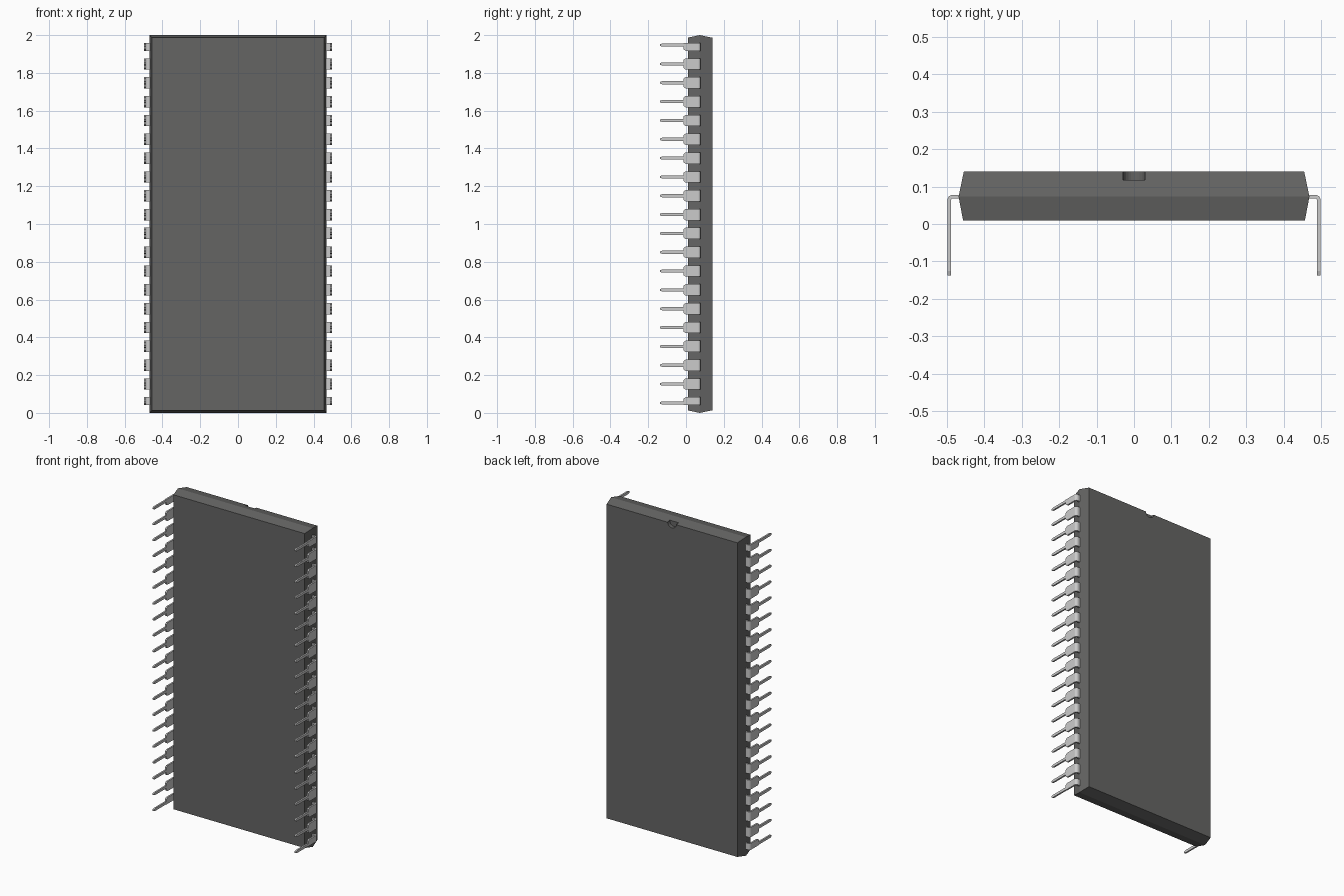
import bpy, bmesh, math

if "Cube" in bpy.data.objects:
    bpy.data.objects.remove(bpy.data.objects["Cube"])

PINS, PITCH = 20, 0.0997


def material(name, v):
    m = bpy.data.materials.new(name)
    m.diffuse_color = (v, v, v * 0.98, 1)
    m.use_nodes = True
    m.node_tree.nodes["Principled BSDF"].inputs["Base Color"].default_value = m.diffuse_color
    return m


def finish(bm, name, mat=None):
    bmesh.ops.recalc_face_normals(bm, faces=bm.faces)
    me = bpy.data.meshes.new(name)
    bm.to_mesh(me)
    bm.free()
    ob = bpy.data.objects.new(name, me)
    bpy.context.collection.objects.link(ob)
    if mat:
        me.materials.append(mat)
    return ob


def loft(bm, rings):
    loops = [[bm.verts.new(p) for p in r] for r in rings]
    for a, b in zip(loops, loops[1:]):
        for i in range(4):
            j = (i + 1) % 4
            bm.faces.new((a[i], a[j], b[j], b[i]))
    bm.faces.new(loops[0])
    bm.faces.new(loops[-1])


dark = material("dark_plastic", 0.13)
metal = material("bare_metal", 0.65)

# Package body: two tapered halves meeting at the lead plane
bm = bmesh.new()
sections = [(0.01, 0.456, 0.013), (0.073, 0.468, 0.0), (0.14, 0.454, 0.014)]
loft(bm, [[(-w, y, inset), (w, y, inset), (w, y, 2 - inset), (-w, y, 2 - inset)]
          for y, w, inset in sections])
body = finish(bm, "package_body", dark)

# Orientation notch cut into the top edge of the back face
bpy.ops.mesh.primitive_cylinder_add(vertices=24, radius=0.03, depth=0.06,
                                    location=(0, 0.148, 1.988),
                                    rotation=(math.pi / 2, 0, 0))
cutter = bpy.context.object
cutter.name = "notch_cutter"
cutter.hide_render = True
cutter.hide_set(True)
cut = body.modifiers.new("notch", 'BOOLEAN')
cut.object = cutter
cut.solver = 'EXACT'

# Lead centreline stations: x, y, normal angle, width scale (None = shoulder)
T, WIDE, NARROW = 0.005, 0.03, 0.008
stations = [(0.45, 0.073, math.pi / 2, WIDE)]
for k in range(6):
    a = math.pi / 2 * (1 - k / 5)
    stations.append((0.483 + 0.01 * math.cos(a), 0.063 + 0.01 * math.sin(a), a, WIDE))
stations += [(0.493, y, 0, w) for y, w in
             ((-0.002, WIDE), (-0.013, 0.022), (-0.0135, NARROW),
              (-0.126, NARROW), (-0.138, 0.004))]

# Row of leads; the end leads keep only the inner half of the shoulder
bm = bmesh.new()
for i in range(PINS):
    z = 1 + (i - (PINS - 1) / 2) * PITCH
    rings = []
    for x, y, a, w in stations:
        lo = min(w, 0.01) if i == 0 else w
        hi = min(w, 0.01) if i == PINS - 1 else w
        dx, dy = T * math.cos(a), T * math.sin(a)
        rings.append([(x - dx, y - dy, z - lo), (x + dx, y + dy, z - lo),
                      (x + dx, y + dy, z + hi), (x - dx, y - dy, z + hi)])
    loft(bm, rings)
leads = finish(bm, "lead_rows", metal)
leads.modifiers.new("other_side", 'MIRROR').use_axis[0] = True
